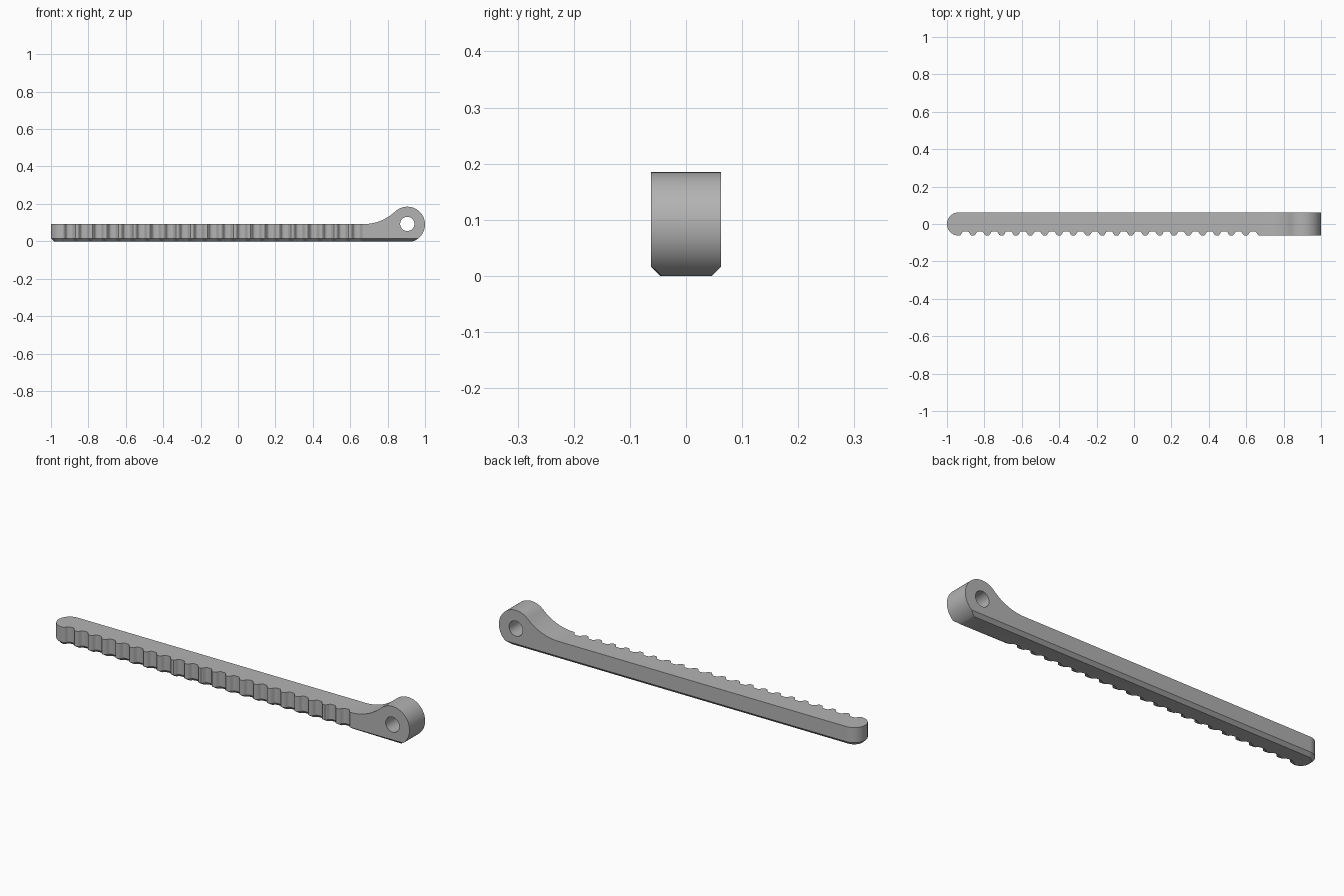
import bpy, bmesh, math

cube = bpy.data.objects.get("Cube")
if cube:
    bpy.data.objects.remove(cube, do_unlink=True)

HALF_W, BAR_TOP, CHAMFER = 0.062, 0.092, 0.016
EYE_X, EYE_Z, EYE_R, HOLE_R = 0.905, 0.09, 0.095, 0.038
FILLET_X = 0.67
NOTCHES, FIRST, PITCH = 21, -0.90, 0.0768
# Half of one notch: distance from its middle, depth
NOTCH = [(0.032, 0), (0.027, 0.003), (0.022, 0.010), (0.018, 0.017), (0.013, 0.021), (0.007, 0.022)]

grey = bpy.data.materials.new("plain grey")
grey.use_nodes = True
colour = (0.45, 0.45, 0.45, 1)
grey.diffuse_color = colour
grey.node_tree.nodes["Principled BSDF"].inputs["Base Color"].default_value = colour


def arc(cx, cy, r, start, end, steps):
    angles = [start + (end - start) * i / steps for i in range(steps + 1)]
    return [(cx + r * math.cos(a), cy + r * math.sin(a)) for a in angles]


def loft(name, rings):
    """Closed solid through rings of equal point count."""
    bm = bmesh.new()
    loops = [[bm.verts.new(p) for p in ring] for ring in rings]
    n = len(loops[0])
    for a, b in zip(loops, loops[1:]):
        for i in range(n):
            j = (i + 1) % n
            bm.faces.new((a[i], a[j], b[j], b[i]))
    bm.faces.new(loops[0][::-1])
    bm.faces.new(loops[-1])
    bmesh.ops.recalc_face_normals(bm, faces=bm.faces)
    mesh = bpy.data.meshes.new(name)
    bm.to_mesh(mesh)
    bm.free()
    mesh.materials.append(grey)
    obj = bpy.data.objects.new(name, mesh)
    bpy.context.collection.objects.link(obj)
    return obj


def extrude_side(name, profile, half):
    return loft(name, [[(x, y, z) for x, z in profile] for y in (-half, half)])


# Side profile: bar, concave sweep, round eye
rise = BAR_TOP - EYE_Z
run = EYE_X - FILLET_X
fillet_r = (run ** 2 + rise ** 2 - EYE_R ** 2) / (2 * (EYE_R - rise))
fillet_z = BAR_TOP + fillet_r
join = math.atan2(EYE_Z - fillet_z, run)
eye_end = -math.acos(-EYE_Z / EYE_R) + math.pi / 2
eye_end = -math.asin(EYE_Z / EYE_R)
side = [(-1.1, 0), (-1.1, BAR_TOP)]
side += arc(FILLET_X, fillet_z, fillet_r, -math.pi / 2, join, 16)
side += arc(EYE_X, EYE_Z, EYE_R, join + math.pi, eye_end, 48)[1:]
# Flat underside sits below the plan solid, which sets z = 0
bar = extrude_side("strap_bar", side, 0.1)

# Notched front edge in plan, left to right
front = []
for k in range(NOTCHES):
    mid = FIRST + k * PITCH
    front += [(mid - dx, d - HALF_W) for dx, d in NOTCH]
    front += [(mid + dx, d - HALF_W) for dx, d in reversed(NOTCH)]
end_x = HALF_W - 1
front = [(end_x, -HALF_W)] + front + [(1.1, -HALF_W)]


def front_y(x):
    for (x0, y0), (x1, y1) in zip(front, front[1:]):
        if x0 <= x <= x1:
            return y0 + (y1 - y0) * (x - x0) / (x1 - x0)
    return -HALF_W


def eroded_y(x):
    """Front edge moved inward by the chamfer width."""
    steps = [CHAMFER * i / 4 for i in range(-4, 5)]
    return max(front_y(x + d) + math.sqrt(max(0, CHAMFER ** 2 - d * d)) for d in steps)


def plan(z, inset):
    pts = [(x, eroded_y(x) if inset else y, z) for x, y in front]
    pts += [(1.1, HALF_W - inset, z)]
    nose = arc(end_x, 0, HALF_W - inset, math.pi / 2, math.pi * 3 / 2, 24)
    return pts + [(x, y, z) for x, y in nose[:-1]]


outline = loft("plan_cutter", [plan(0, CHAMFER), plan(CHAMFER, 0), plan(0.3, 0)])
pin = extrude_side("pin_hole_cutter", arc(EYE_X, EYE_Z + 0.003, HOLE_R, 0, 2 * math.pi, 40)[:-1], 0.2)

# Trim the bar to the plan, then drill the eye
for cutter, operation in ((outline, 'INTERSECT'), (pin, 'DIFFERENCE')):
    mod = bar.modifiers.new(cutter.name, 'BOOLEAN')
    mod.object, mod.operation, mod.solver = cutter, operation, 'EXACT'
bpy.context.view_layer.objects.active = bar
bar.select_set(True)
for mod in list(bar.modifiers):
    bpy.ops.object.modifier_apply(modifier=mod.name)
for cutter in (outline, pin):
    bpy.data.objects.remove(cutter, do_unlink=True)
bpy.ops.object.shade_smooth_by_angle(angle=math.radians(30))
